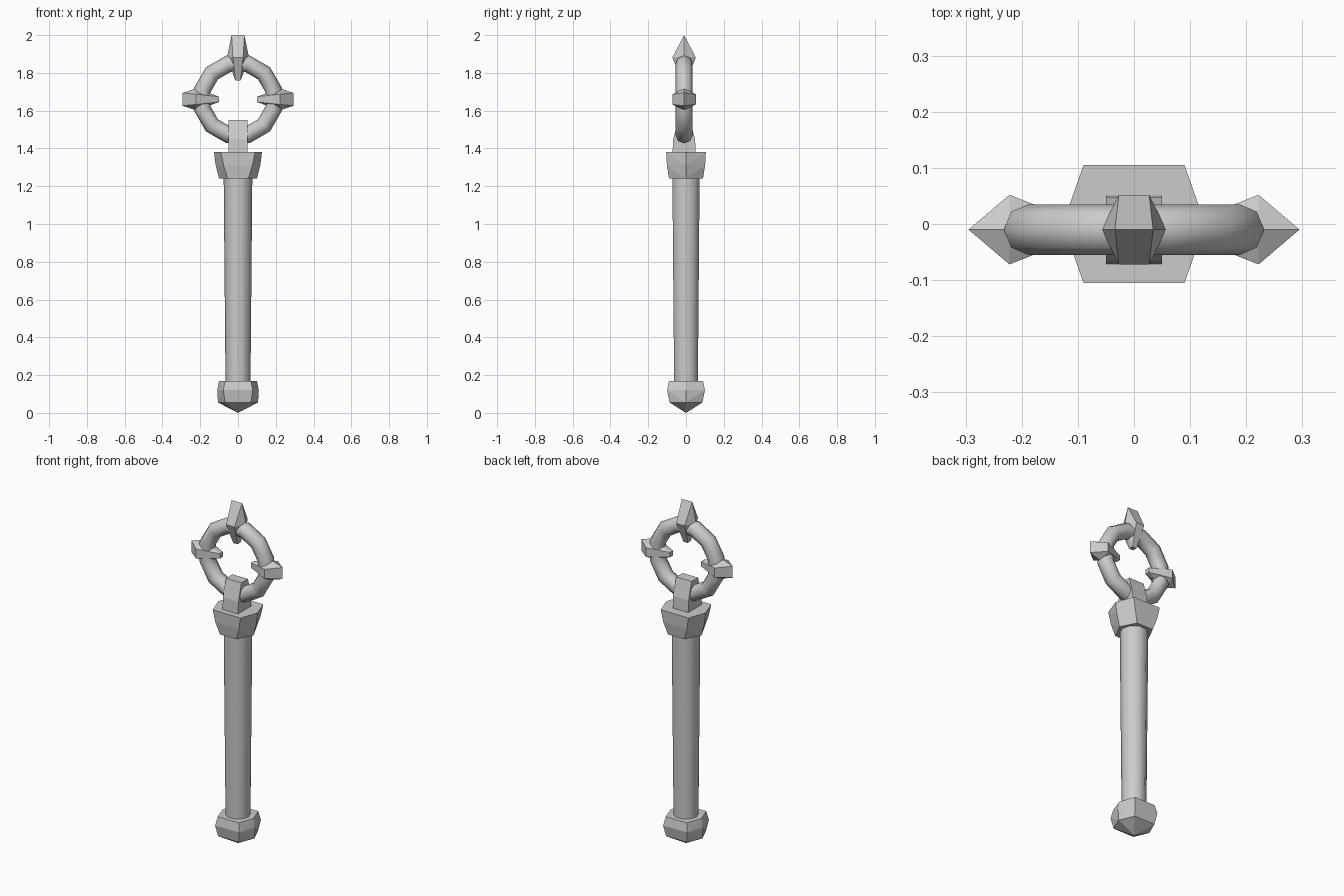
import bpy, bmesh, math
from mathutils import Matrix

if "Cube" in bpy.data.objects:
    bpy.data.objects.remove(bpy.data.objects["Cube"])

RING_Y, RING_Z = -0.01, 1.66


def hull(name, pts, matrix=Matrix()):
    """Faceted convex solid around a few cross-section points."""
    bm = bmesh.new()
    for p in pts:
        bm.verts.new(matrix @ Matrix.Translation(p) .translation)
    res = bmesh.ops.convex_hull(bm, input=bm.verts[:])
    bmesh.ops.dissolve_limit(bm, angle_limit=0.02, verts=bm.verts[:], edges=bm.edges[:])
    bmesh.ops.recalc_face_normals(bm, faces=bm.faces[:])
    me = bpy.data.meshes.new(name)
    bm.to_mesh(me)
    bm.free()
    ob = bpy.data.objects.new(name, me)
    bpy.context.collection.objects.link(ob)
    return ob


def hexa(z, point, corner, depth):
    """Hexagon with points on the x axis and flat front and back."""
    return [(s * point, 0, z) for s in (-1, 1)] + \
           [(s * corner, t * depth, z) for s in (-1, 1) for t in (-1, 1)]


def rect(z, w, d, y=0):
    return [(s * w, y + t * d, z) for s in (-1, 1) for t in (-1, 1)]


# pommel and collar
hull("pommel", [(0, 0, 0)] + hexa(0.055, 0.106, 0.068, 0.087)
     + hexa(0.12, 0.11, 0.078, 0.1) + hexa(0.17, 0.1, 0.068, 0.09))
hull("collar", hexa(1.24, 0.1, 0.054, 0.09)
     + hexa(1.31, 0.118, 0.076, 0.101) + hexa(1.38, 0.127, 0.09, 0.105))

# tapered shaft
bpy.ops.mesh.primitive_cone_add(vertices=10, radius1=0.066, radius2=0.076, depth=1.12,
                                location=(0, 0, 0.71), rotation=(0, 0, math.pi / 2))
shaft = bpy.context.object
shaft.name = "shaft"
bpy.ops.object.shade_smooth_by_angle(angle=math.radians(50))

# post gripping the ring
hull("ring_post", rect(1.36, 0.05, 0.062, RING_Y) + rect(1.45, 0.05, 0.058, RING_Y)
     + rect(1.55, 0.05, 0.03, RING_Y))

# ring
bpy.ops.mesh.primitive_torus_add(major_segments=12, minor_segments=8,
                                 major_radius=0.195, minor_radius=0.045,
                                 location=(0, RING_Y, RING_Z),
                                 rotation=(math.pi / 2, math.radians(15), 0))
bpy.context.object.name = "ring"
bpy.ops.object.shade_smooth_by_angle(angle=math.radians(50))

# three chisel-tipped spikes around the ring
for name, ang, tip in (("left_spike", -90, 0.295), ("top_spike", 0, 0.34),
                       ("right_spike", 90, 0.295)):
    m = Matrix.Translation((0, RING_Y, RING_Z)) @ Matrix.Rotation(math.radians(ang), 4, 'Y')
    hull(name, [(-0.034, 0, tip), (0.034, 0, tip)]
         + hexa(0.222, 0.058, 0.027, 0.062) + rect(0.1, 0.014, 0.014), m)
